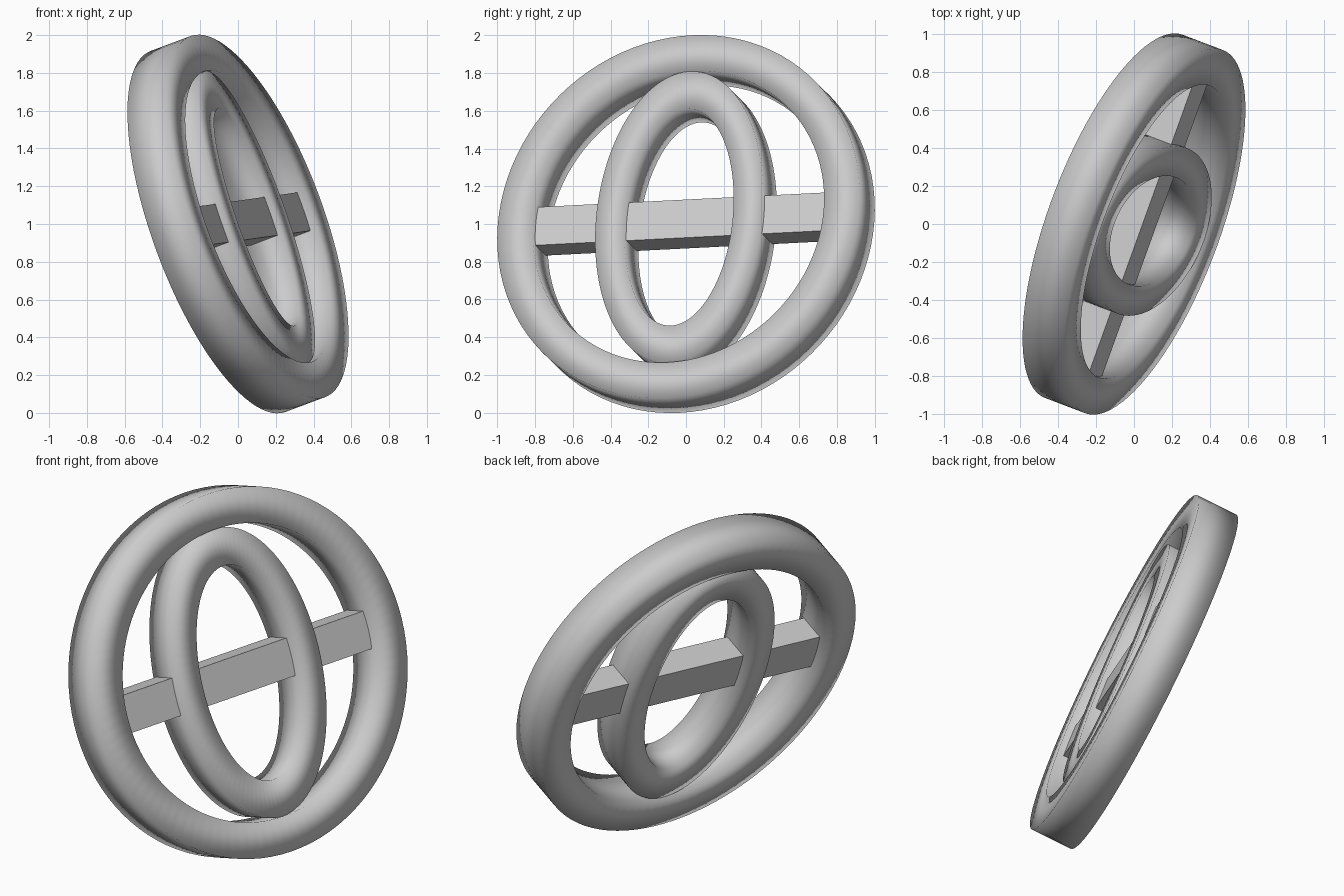
import bpy, bmesh, math
from mathutils import Vector, Matrix

if "Cube" in bpy.data.objects:
    bpy.data.objects.remove(bpy.data.objects["Cube"])

# Tilted emblem frame: n = face normal, u = along the bar, v = up in the disc plane
n = Vector((0.883, -0.335, 0.33)).normalized()
u = Vector((0.345, 0.937, 0.05))
u = (u - n * u.dot(n)).normalized()
v = n.cross(u)
FRAME = Matrix.Translation((0, 0, 1)) @ Matrix((u, v, n)).transposed().to_4x4()


def finish(name, bm, smooth):
    bmesh.ops.recalc_face_normals(bm, faces=bm.faces)
    me = bpy.data.meshes.new(name)
    bm.to_mesh(me)
    bm.free()
    ob = bpy.data.objects.new(name, me)
    bpy.context.collection.objects.link(ob)
    ob.matrix_world = FRAME
    for p in me.polygons:
        p.use_smooth = smooth
    return ob


def ring(name, outer, inner, half, segs=96):
    """Flat elliptical band with a rectangular section, softly shaded."""
    bm = bmesh.new()
    section = [(outer, half), (outer, -half), (inner, -half), (inner, half)]
    loops = []
    for i in range(segs):
        t = 2 * math.pi * i / segs
        loops.append([bm.verts.new((r[0] * math.cos(t), r[1] * math.sin(t), z))
                      for r, z in section])
    for i in range(segs):
        a, b = loops[i], loops[(i + 1) % segs]
        for j in range(4):
            k = (j + 1) % 4
            bm.faces.new((a[j], a[k], b[k], b[j]))
    return finish(name, bm, True)


# Large round rim
ring("outer_ring", (1.02, 1.02), (0.82, 0.82), 0.12)
# Upright oval inside it
ring("inner_oval", (0.47, 0.82), (0.305, 0.61), 0.11)

# Cross bar running through the oval into the rim
bm = bmesh.new()
bmesh.ops.create_cube(bm, size=1)
bmesh.ops.scale(bm, vec=(1.76, 0.215, 0.165), verts=bm.verts)
finish("cross_bar", bm, False)
